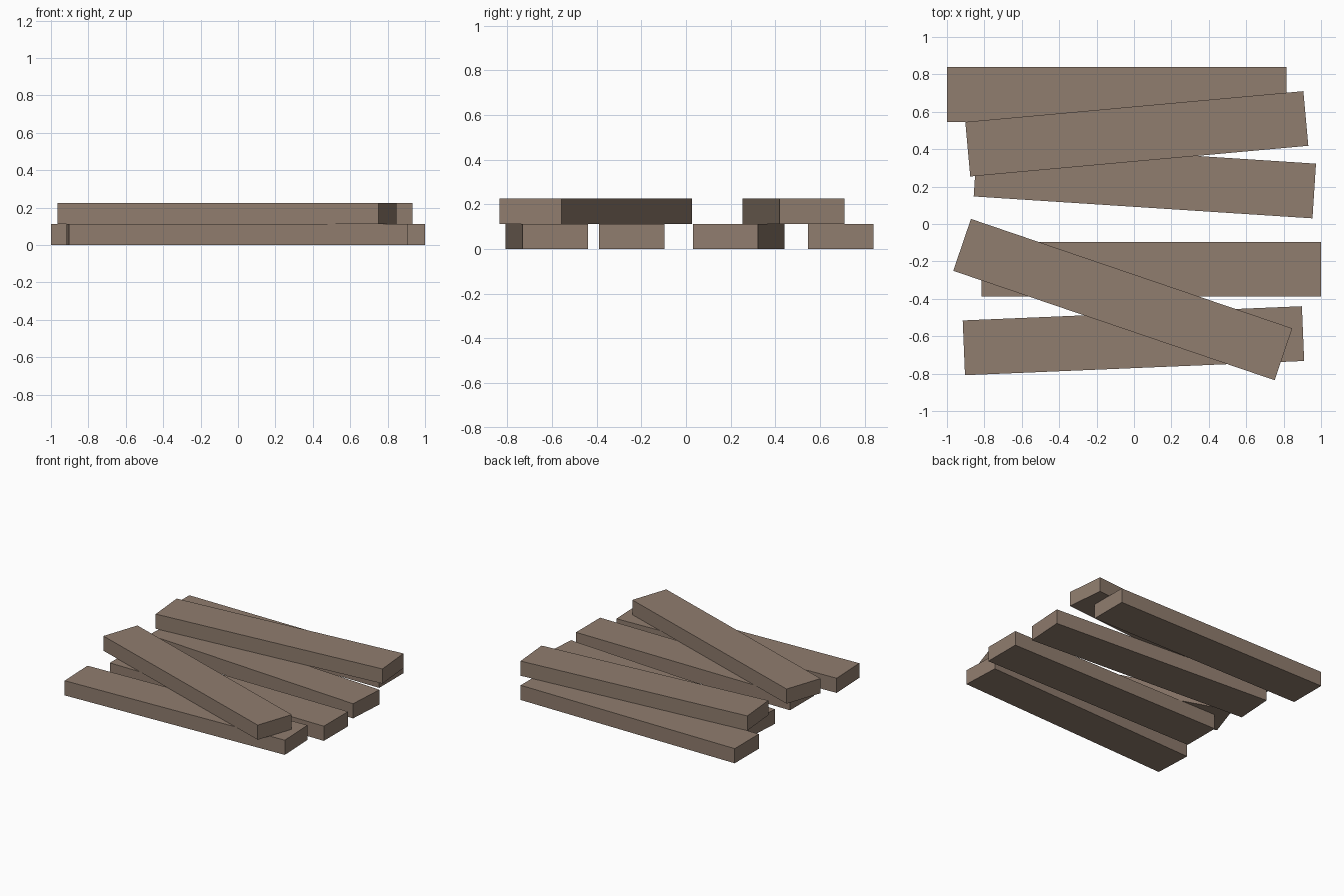
import bpy, math

if "Cube" in bpy.data.objects:
    bpy.data.objects.remove(bpy.data.objects["Cube"])

LENGTH, WIDTH, THICK = 1.815, 0.293, 0.1125

# single weathered wood colour
wood = bpy.data.materials.new("weathered_brown_wood")
wood.diffuse_color = (0.28, 0.205, 0.157, 1)
wood.use_nodes = True
wood.node_tree.nodes["Principled BSDF"].inputs["Base Color"].default_value = wood.diffuse_color


def plank(name, x, y, layer, degrees):
    bpy.ops.mesh.primitive_cube_add(
        size=1, location=(x, y, THICK * (layer + 0.5)),
        rotation=(0, 0, math.radians(degrees)))
    ob = bpy.context.object
    ob.name = name
    ob.scale = (LENGTH, WIDTH, THICK)
    bpy.ops.object.transform_apply(location=False, rotation=False, scale=True)
    ob.data.materials.append(wood)


# four planks on the ground, two lying across them
plank("lower_plank_back", -0.0925, 0.692, 0, 0)
plank("lower_plank_mid_back", 0.058, 0.235, 0, -3.7)
plank("lower_plank_mid_front", 0.0925, -0.242, 0, 0)
plank("lower_plank_front", -0.003, -0.624, 0, 2.4)
plank("upper_plank_back", 0.015, 0.482, 1, 5.2)
plank("upper_plank_front", -0.06, -0.404, 1, -18.8)
